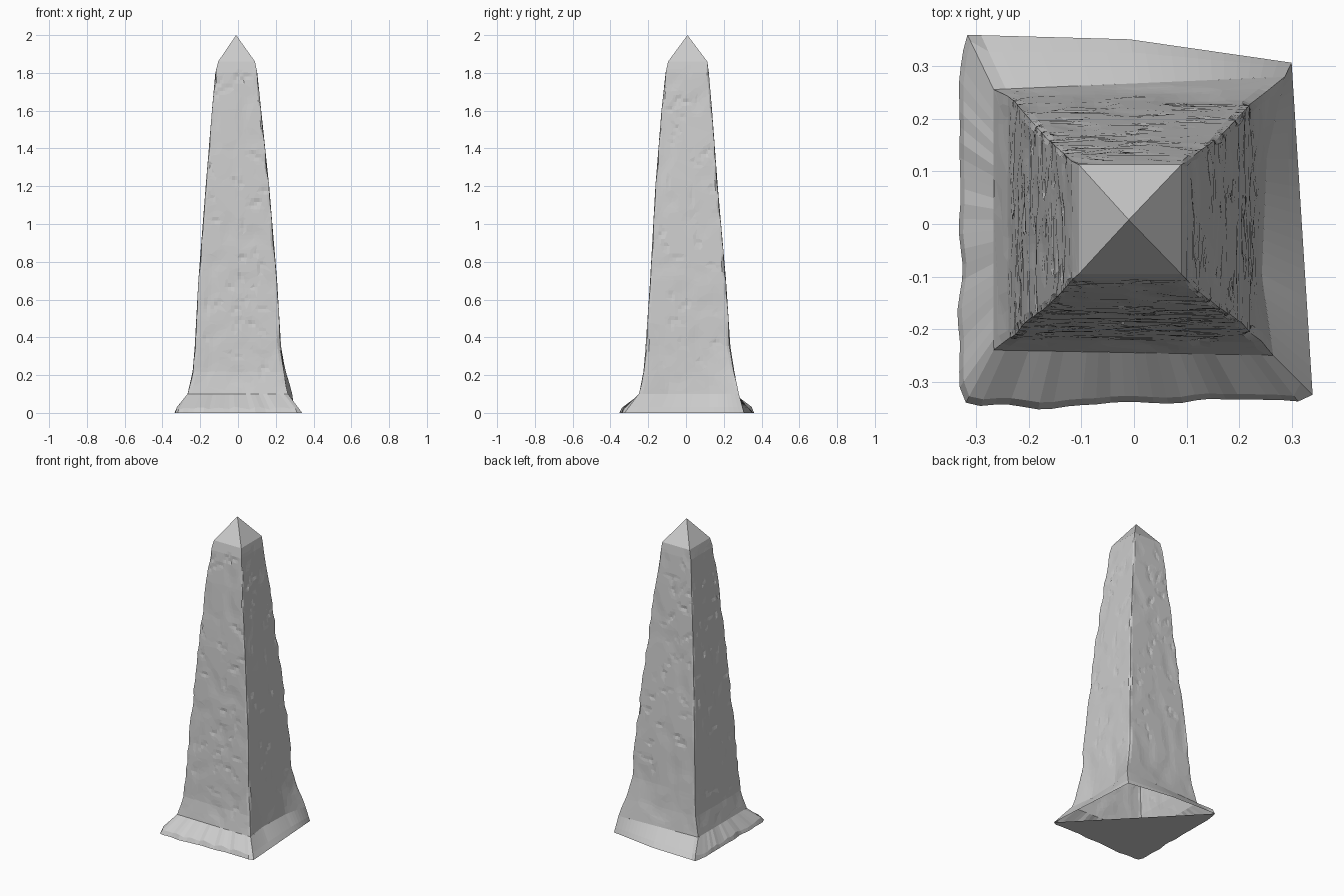
import bpy, math, random
from mathutils import Vector, noise

if "Cube" in bpy.data.objects:
    bpy.data.objects.remove(bpy.data.objects["Cube"])

random.seed(7)
N = 24          # segments along each side
ROWS = 90       # rows up the shaft
APEX = (-0.01, 0.008, 2.0)

# shaft profile: z, left x, right x, front y, back y
PROFILE = [
    (0.10, -0.267, 0.275, -0.250, 0.268),
    (0.22, -0.240, 0.250, -0.225, 0.250),
    (0.35, -0.229, 0.228, -0.214, 0.235),
    (0.70, -0.210, 0.207, -0.190, 0.212),
    (1.20, -0.171, 0.165, -0.162, 0.168),
    (1.60, -0.138, 0.123, -0.130, 0.138),
    (1.80, -0.120, 0.102, -0.108, 0.121),
    (1.86, -0.105, 0.090, -0.095, 0.113),
]
# ground outline corners, counter-clockwise from front left
GROUND = [(-0.32, -0.34), (0.34, -0.325), (0.30, 0.307), (-0.317, 0.36)]
INWARD = [(0, 1), (-1, 0), (0, -1), (1, 0)]


def profile_at(z):
    for a, b in zip(PROFILE, PROFILE[1:]):
        if z <= b[0] + 1e-6:
            t = (z - a[0]) / (b[0] - a[0])
            return [p + (q - p) * t for p, q in zip(a[1:], b[1:])]
    return PROFILE[-1][1:]


def make(name, verts, faces):
    mesh = bpy.data.meshes.new(name)
    mesh.from_pydata(verts, [], faces)
    mesh.update()
    ob = bpy.data.objects.new(name, mesh)
    bpy.context.collection.objects.link(ob)
    return ob


def bridge(rows, count):
    return [(r * count + i, r * count + (i + 1) % count,
             (r + 1) * count + (i + 1) % count, (r + 1) * count + i)
            for r in range(rows) for i in range(count)]


# chisel marks: side, position along side, height, angle, half length, depth
marks = [(random.randrange(4), random.uniform(-0.16, 0.16), random.uniform(0.2, 1.78),
          random.uniform(0, math.pi), random.uniform(0.025, 0.07),
          random.uniform(0.004, 0.009)) for _ in range(150)]


def damage(side, s, z):
    """Depth of surface wear at a point on a side."""
    d = 0.006 * max(0, noise.noise(Vector((s * 11, z * 8, side * 9.3))))
    for ms, mu, mz, ang, length, depth in marks:
        if ms != side:
            continue
        du, dz = s - mu, z - mz
        along = du * math.cos(ang) + dz * math.sin(ang)
        across = dz * math.cos(ang) - du * math.sin(ang)
        if abs(along) < length and 0 <= across < 0.03:
            d = max(d, depth * (1 - across / 0.03) * (1 - abs(along) / length))
    return d


def shaft_ring(z):
    x0, x1, y0, y1 = profile_at(z)
    low = max(0, (0.35 - z) / 0.25)
    c = [(x0, y0 + 0.01 * low), (x1 - 0.01 * low, y0),
         (x1 + 0.012 * low, y1 + 0.012 * low), (x0, y1 - 0.012 * low)]
    fade = min(1, (z - 0.10) / 0.06, (1.86 - z) / 0.06)
    ring = []
    for k in range(4):
        a, b = Vector(c[k]), Vector(c[(k + 1) % 4])
        inn = Vector(INWARD[k])
        for i in range(N):
            t = i / N
            p = a.lerp(b, t)
            # right side is pinched between its flared lower corners
            if k == 1:
                p.x -= 0.028 * low * min(1, 3.5 * min(t, 1 - t))
            if i == 0:
                # worn corners
                wear = 0.012 * abs(noise.noise(Vector((k * 5.1, 3.3, z * 7))))
                p += (inn + Vector(INWARD[k - 1])) * wear * fade
            else:
                s = (t - 0.5) * (b - a).length
                p += inn * damage(k, s, z) * fade
            ring.append((p.x, p.y, z))
    return ring


# tapered stone shaft, chipped then reduced to irregular flat facets
verts = []
for r in range(ROWS + 1):
    verts += shaft_ring(0.10 + 1.76 * r / ROWS)
shaft = make("shaft", verts, bridge(ROWS, 4 * N))
dec = shaft.modifiers.new("facets", 'DECIMATE')
dec.ratio = 0.4

# pyramid tip
x0, x1, y0, y1 = PROFILE[-1][1:]
make("pyramid_tip",
     [(x0, y0, 1.86), (x1, y0, 1.86), (x1, y1, 1.86), (x0, y1, 1.86), APEX],
     [(k, (k + 1) % 4, 4) for k in range(4)])

# flared foot: ragged on the front and left, straight on the back and right
ground = []
for k in range(4):
    a, b = Vector(GROUND[k]), Vector(GROUND[(k + 1) % 4])
    for i in range(N):
        t = i / N
        p = a.lerp(b, t)
        if k == 0 and i:
            p.y -= 0.007 * min(1, 8 * t) + 0.012 * noise.noise(Vector((t * 9, 0.4, 2.7)))
        elif k == 3 and i:
            p.x -= 0.012 + 0.010 * noise.noise(Vector((t * 8, 5.4, 1.7)))
        elif k == 2:
            p.y += 0.018 * (1 - abs(2 * t - 1))
        ground.append((p.x, p.y, 0.0))
top = shaft_ring(0.10)
lip = []
for j, (g, h) in enumerate(zip(ground, top)):
    ragged = j // N in (0, 3)
    q = Vector(g).lerp(Vector(h), 0.12 if ragged else 0.3)
    q.z = 0.025 + random.uniform(-0.008, 0.008) if ragged else 0.03
    lip.append(tuple(q))
foot_faces = bridge(2, 4 * N)
# underside covers only the front left half, the other half is open
under = list(range(3 * N, 4 * N)) + list(range(0, N + 1))
foot_faces.append(tuple(reversed(under)))
make("flared_foot", ground + lip + top, foot_faces)
